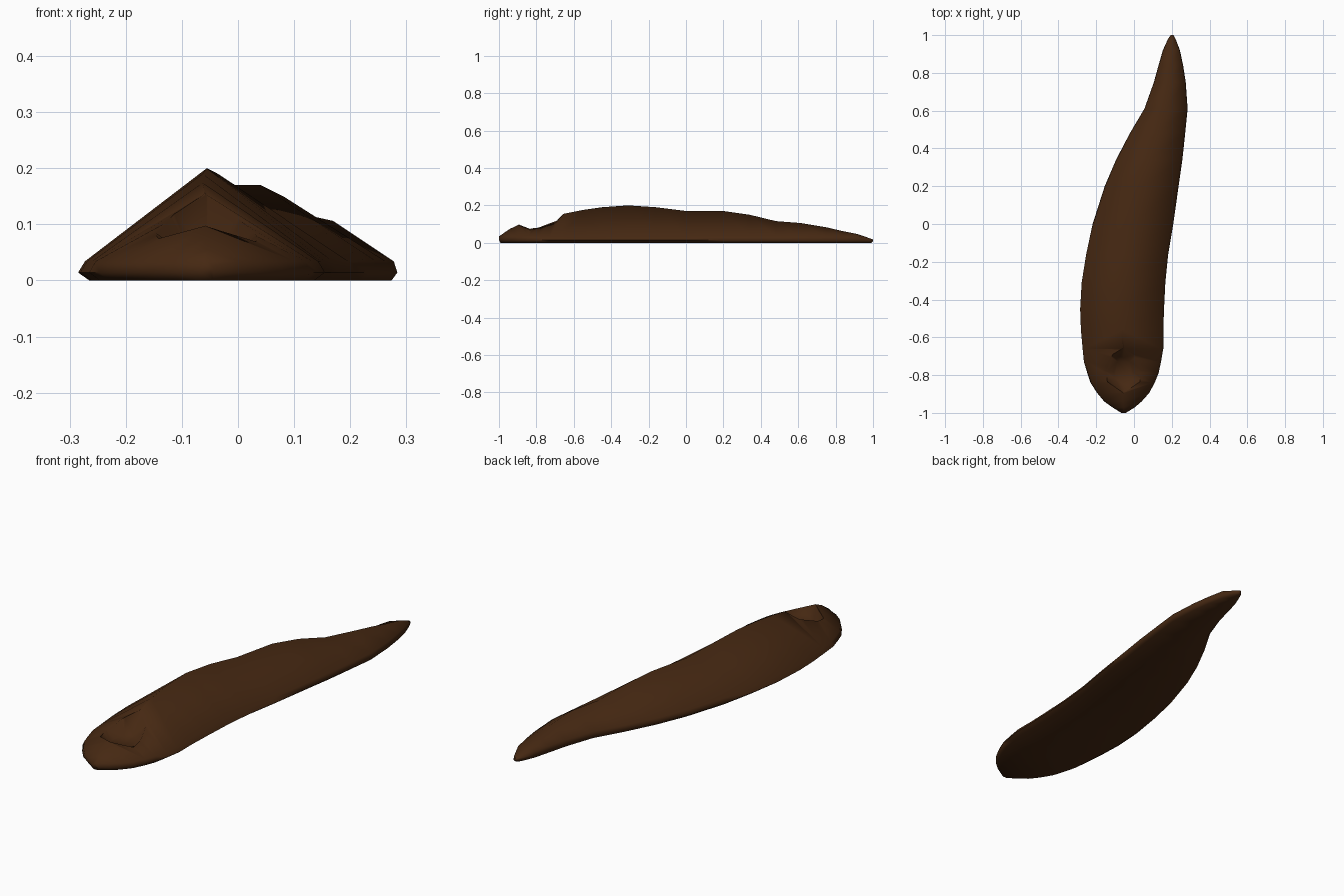
import bpy, bmesh, math

if "Cube" in bpy.data.objects:
    bpy.data.objects.remove(bpy.data.objects["Cube"])

brown = bpy.data.materials.new("dark brown")
brown.diffuse_color = (0.06, 0.021, 0.006, 1)
brown.use_nodes = True
brown.node_tree.nodes["Principled BSDF"].inputs["Base Color"].default_value = brown.diffuse_color


def loft(name, rings):
    """Skin closed rings of equal length and cap both ends."""
    bm = bmesh.new()
    rows = [[bm.verts.new(p) for p in r] for r in rings]
    n = len(rows[0])
    for a, b in zip(rows, rows[1:]):
        for i in range(n):
            j = (i + 1) % n
            bm.faces.new((a[i], a[j], b[j], b[i]))
    bm.faces.new(rows[0])
    bm.faces.new(rows[-1])
    bmesh.ops.recalc_face_normals(bm, faces=bm.faces)
    me = bpy.data.meshes.new(name)
    bm.to_mesh(me)
    bm.free()
    me.materials.append(brown)
    ob = bpy.data.objects.new(name, me)
    bpy.context.collection.objects.link(ob)
    return ob


# Mound: y, left edge, right edge, ridge height
stations = [
    (-1.0, -.067, -.043, .034), (-.97, -.115, .005, .055), (-.94, -.157, .04, .075),
    (-.895, -.195, .08, .097), (-.84, -.23, .11, .113), (-.79, -.247, .13, .127),
    (-.73, -.265, .143, .140), (-.66, -.272, .155, .154), (-.56, -.281, .155, .174),
    (-.45, -.285, .159, .190), (-.31, -.277, .166, .200), (-.16, -.253, .181, .190),
    (0, -.219, .208, .170), (.2, -.155, .236, .170), (.34, -.095, .256, .150),
    (.48, -.022, .271, .116), (.61, .055, .284, .106), (.75, .105, .274, .083),
    (.84, .13, .26, .062), (.92, .153, .243, .046), (.98, .18, .22, .025),
    (1.0, .195, .209, .018)]


def section(y, l, r, h):
    c, w = (l + r) / 2, (r - l) / 2
    lip, top = min(.014, h * .45), min(.034, h * .75)
    half = [(w * .91, 0), (w, lip), (w * .945, top)]
    pts = [(c - x, z) for x, z in half] + [(c, h)] + [(c + x, z) for x, z in reversed(half)]
    return [(x, y * (.992 if z == 0 else 1), z) for x, z in pts]


mound = loft("mound", [section(*s) for s in stations])

# Hollow near the front: half outline as offset x, y, rim height
rim = [(0, -.655, .157), (.058, -.69, .118), (.093, -.78, .086), (.086, -.835, .066)]
tip = (0, -.895, .097)
outline = rim + [tip] + [(-x, y, z) for x, y, z in rim[:0:-1]]
cx, cy = -.055, -.785
floor = [(cx + x * .55, cy + (y - cy) * .6, .052) for x, y, z in outline]
lip = [(cx + x, y, z) for x, y, z in outline]
above = [(cx + x * 1.05, cy + (y - cy) * 1.03, .3) for x, y, z in outline]
cutter = loft("hollow_cutter", [floor, lip, above])

# Carve the hollow, then discard the cutter
mod = mound.modifiers.new("hollow", 'BOOLEAN')
mod.operation = 'DIFFERENCE'
mod.solver = 'EXACT'
mod.object = cutter
bpy.context.view_layer.objects.active = mound
mound.select_set(True)
bpy.ops.object.modifier_apply(modifier=mod.name)
bpy.data.objects.remove(cutter)
bpy.ops.object.shade_smooth_by_angle(angle=math.radians(80))
